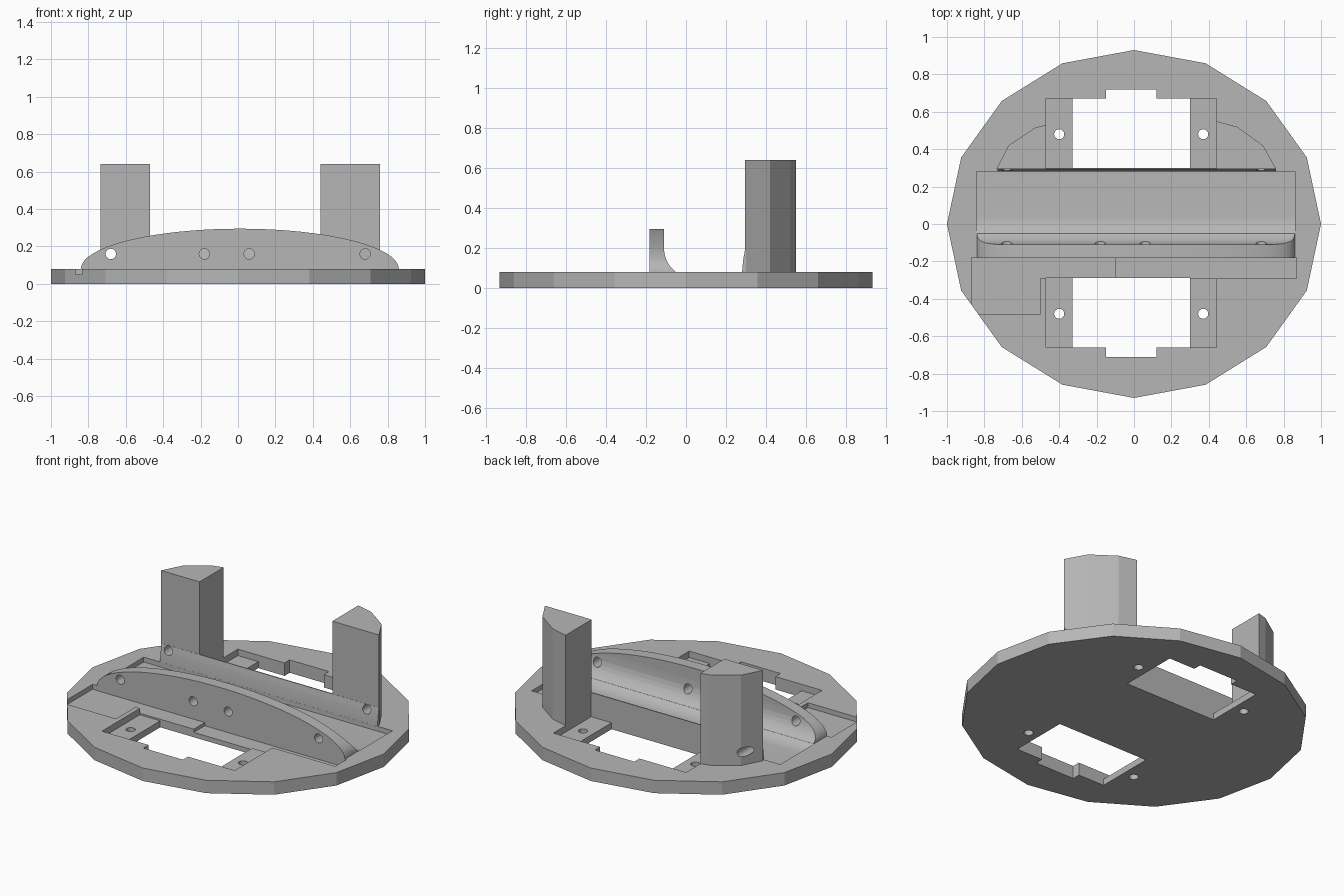
import bpy, bmesh, math

cube = bpy.data.objects.get("Cube")
if cube:
    bpy.data.objects.remove(cube, do_unlink=True)

grey = bpy.data.materials.new("plain_grey")
grey.use_nodes = True
grey.diffuse_color = (0.47, 0.47, 0.47, 1)
grey.node_tree.nodes["Principled BSDF"].inputs["Base Color"].default_value = (0.47, 0.47, 0.47, 1)


def prism(name, outline, low, high, axis="z"):
    """Extrude a 2D outline from low to high along an axis."""
    place = {"x": lambda a, b, t: (t, a, b),
             "y": lambda a, b, t: (a, t, b),
             "z": lambda a, b, t: (a, b, t)}[axis]
    bm = bmesh.new()
    rings = [[bm.verts.new(place(a, b, t)) for a, b in outline] for t in (low, high)]
    n = len(outline)
    bm.faces.new(rings[0])
    bm.faces.new(rings[1])
    for i in range(n):
        j = (i + 1) % n
        bm.faces.new((rings[0][i], rings[0][j], rings[1][j], rings[1][i]))
    bmesh.ops.recalc_face_normals(bm, faces=bm.faces[:])
    mesh = bpy.data.meshes.new(name)
    bm.to_mesh(mesh)
    bm.free()
    mesh.materials.append(grey)
    obj = bpy.data.objects.new(name, mesh)
    bpy.context.collection.objects.link(obj)
    return obj


def ellipse(cx, cy, rx, ry, n, start=0.0, sweep=math.tau, closed=True):
    steps = n if closed else n - 1
    return [(cx + rx * math.cos(start + sweep * i / steps),
             cy + ry * math.sin(start + sweep * i / steps)) for i in range(n)]


def rect(x0, x1, y0, y1):
    return [(x0, y0), (x1, y0), (x1, y1), (x0, y1)]


def activate(obj):
    bpy.ops.object.select_all(action="DESELECT")
    obj.select_set(True)
    bpy.context.view_layer.objects.active = obj


def cut(target, outline, low, high, axis="z"):
    cutter = prism("cutter", outline, low, high, axis)
    cutter.hide_render = True
    mod = target.modifiers.new("cut", "BOOLEAN")
    mod.operation = "DIFFERENCE"
    mod.solver = "EXACT"
    mod.object = cutter
    activate(target)
    bpy.ops.object.modifier_apply(modifier=mod.name)
    bpy.data.objects.remove(cutter, do_unlink=True)


TOP = 0.08
FLOOR = 0.05

# Base disc
base = prism("base_plate", ellipse(0, 0, 1, 0.93, 16), 0, TOP)

# Central trough with a rounded front edge
fillet = ellipse(0.04, FLOOR + 0.15, 0.15, 0.15, 10, math.pi, math.pi / 2, closed=False)
trough = fillet + [(0.28, FLOOR), (0.28, 1), (-0.11, 1)]
cut(base, trough, -0.842, 0.862, "x")

# Motor pockets, stepped openings and screw holes, front and back
for side in (-1, 1):
    near, far, tab = (0.3, 0.67, 0.72) if side > 0 else (0.29, 0.66, 0.71)
    near, far, tab = side * near, side * far, side * tab
    cut(base, rect(-0.47, 0.44, near, far), 0.04, 0.2)
    opening = [(-0.33, near), (-0.33, far), (-0.15, far), (-0.15, tab),
               (0.12, tab), (0.12, far), (0.30, far), (0.30, near)]
    cut(base, opening, -0.1, 0.2)
    for x in (-0.4, 0.37):
        cut(base, ellipse(x, side * 0.48, 0.027, 0.027, 16), -0.1, 0.2)

# Shallow slots in front of the wall
left_slot = [(-0.87, -0.18), (-0.87, -0.48), (-0.5, -0.48),
             (-0.5, -0.29), (-0.1, -0.29), (-0.1, -0.18)]
cut(base, left_slot, FLOOR, 0.2)
cut(base, rect(-0.1, 0.87, -0.291, -0.18), 0.03, 0.2)

# Arched front wall with a curved inner foot
arch = ellipse(0.01, TOP, 0.85, 0.215, 33, 0, math.pi, closed=False)
wall = prism("front_wall", arch + [(-0.84, 0.03), (0.86, 0.03)], -0.182, -0.05, "y")
cut(wall, trough, -1, 1, "x")
for x in (-0.68, -0.18, 0.06, 0.68):
    cut(wall, ellipse(x, 0.16, 0.028, 0.028, 16), -0.4, 0, "y")

# Thin ridge along the back of the trough
ridge = prism("back_ridge", [(0.279, 0.03), (0.281, 0.1), (0.287, 0.15), (0.294, 0.19),
                             (0.3, 0.19), (0.3, 0.03)], -0.73, 0.76, "x")

# Tall posts with faceted outer sides
right_post = prism("right_post", [(-0.47, 0.295), (-0.47, 0.53), (-0.53, 0.515),
                                  (-0.67, 0.42), (-0.735, 0.295)], 0.03, 0.64)
left_post = prism("left_post", [(0.44, 0.295), (0.44, 0.55), (0.55, 0.52),
                                (0.69, 0.42), (0.76, 0.295)], 0.03, 0.64)

# Long screw hole through one post, blind hole in the other
for part in (right_post, ridge):
    cut(part, ellipse(-0.68, 0.16, 0.028, 0.028, 16), 0.2, 0.7, "y")
for part in (left_post, ridge):
    cut(part, ellipse(0.68, 0.16, 0.028, 0.028, 16), 0.2, 0.36, "y")

for obj in (base, wall, ridge, right_post, left_post):
    activate(obj)
    bpy.ops.object.shade_smooth_by_angle(angle=math.radians(20))
